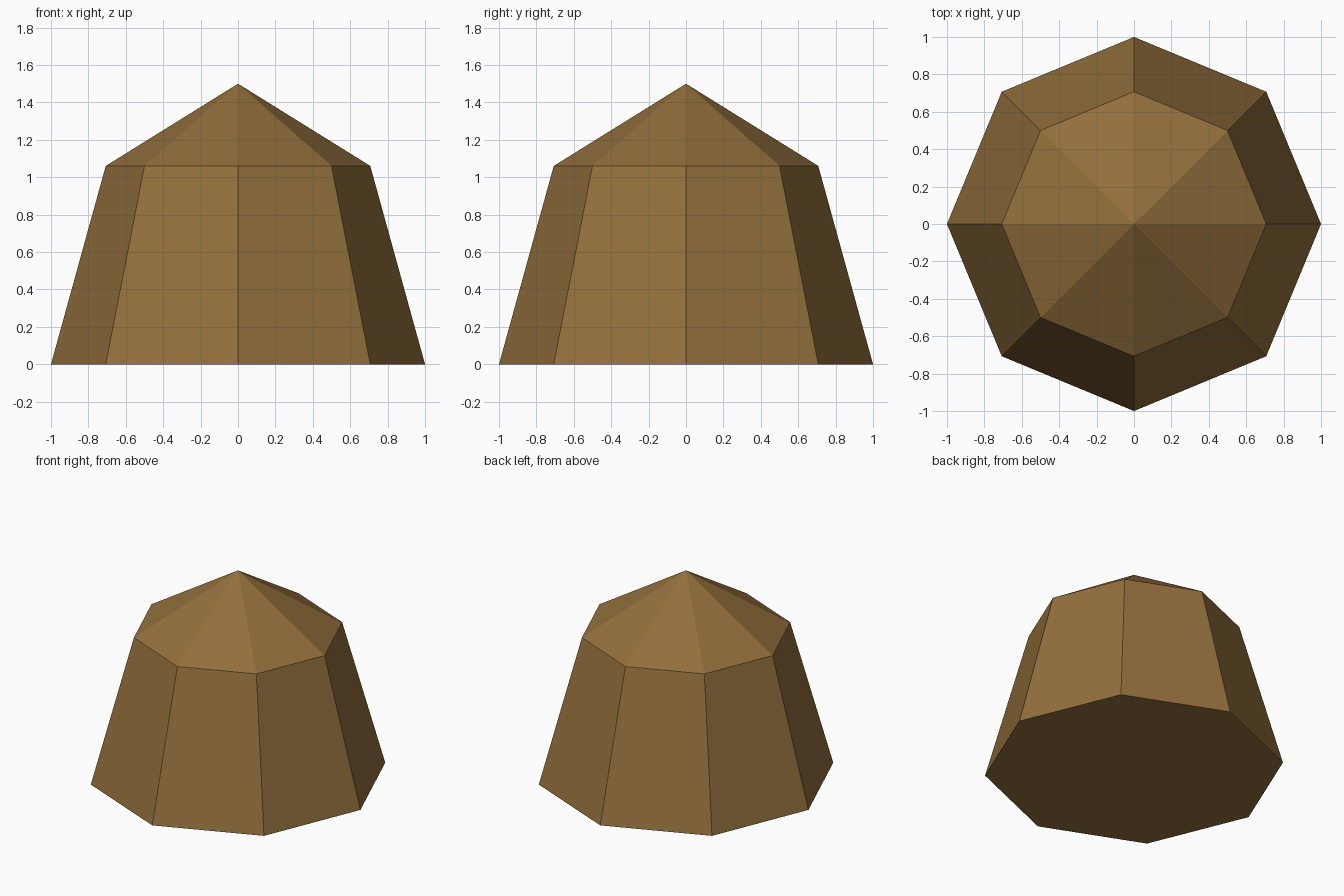
import bpy, bmesh, math

if "Cube" in bpy.data.objects:
    bpy.data.objects.remove(bpy.data.objects["Cube"])

SIDES = 8
HEIGHT = 1.5

mat = bpy.data.materials.new("earthy brown")
mat.diffuse_color = (0.29, 0.16, 0.045, 1.0)
mat.use_nodes = True
mat.node_tree.nodes["Principled BSDF"].inputs["Base Color"].default_value = mat.diffuse_color

bm = bmesh.new()


def ring(lat):
    """Eight-sided ring on a stretched hemisphere at the given latitude."""
    r, z = math.cos(lat), HEIGHT * math.sin(lat)
    return [bm.verts.new((r * math.cos(a), r * math.sin(a), z))
            for a in (i * math.tau / SIDES for i in range(SIDES))]


# Faceted dome: base ring, shoulder ring and peak
base = ring(0)
shoulder = ring(math.pi / 4)
peak = bm.verts.new((0, 0, HEIGHT))
for i in range(SIDES):
    j = (i + 1) % SIDES
    bm.faces.new((base[i], base[j], shoulder[j], shoulder[i]))
    bm.faces.new((shoulder[i], shoulder[j], peak))

# Flat underside
bm.faces.new(base[::-1])

mesh = bpy.data.meshes.new("faceted_dome")
bm.to_mesh(mesh)
bm.free()
mesh.materials.append(mat)
bpy.context.collection.objects.link(bpy.data.objects.new("faceted_dome", mesh))
